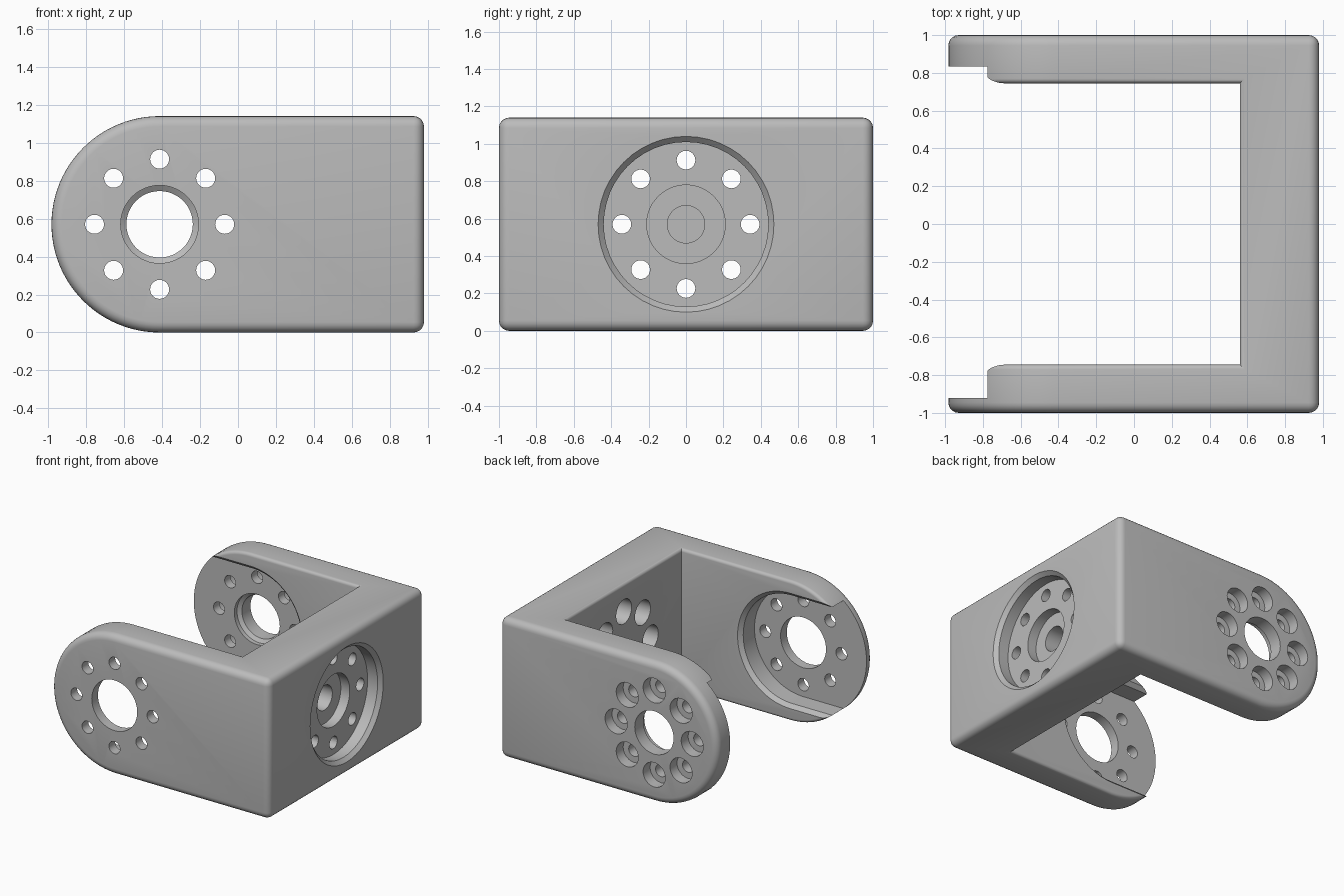
import bpy, bmesh, math

# Remove the default object
cube = bpy.data.objects.get("Cube")
if cube:
    bpy.data.objects.remove(cube, do_unlink=True)

R = 0.57            # half height, also radius of the rounded arm ends
CX, CZ = -0.413, R  # arm bore centre
WEB, END = 0.56, 0.98
IN, OUT = 0.745, 1.0

grey = bpy.data.materials.new("plain grey")
grey.use_nodes = True
grey.diffuse_color = (0.5, 0.5, 0.5, 1)
grey.node_tree.nodes["Principled BSDF"].inputs["Base Color"].default_value = (0.5, 0.5, 0.5, 1)


def make_object(name, bm):
    bmesh.ops.recalc_face_normals(bm, faces=bm.faces[:])
    mesh = bpy.data.meshes.new(name)
    bm.to_mesh(mesh)
    bm.free()
    mesh.materials.append(grey)
    obj = bpy.data.objects.new(name, mesh)
    bpy.context.scene.collection.objects.link(obj)
    return obj


def build_body():
    """U-shaped body: two round-ended arms joined by a thick web."""
    bm = bmesh.new()
    n = 48
    arc = [(CX - R * math.sin(math.pi * i / n), CZ + R * math.cos(math.pi * i / n))
           for i in range(n + 1)]
    outline = arc + [(WEB, 0), (END, 0), (END, 2 * R), (WEB, 2 * R)]
    arm = n + 1
    rings = [[bm.verts.new((x, y, z)) for x, z in outline] for y in (-OUT, -IN, IN, OUT)]
    total = len(outline)
    for k in range(3):
        for i in range(total):
            j = (i + 1) % total
            if k == 1 and not arm <= i < total - 1:
                continue
            bm.faces.new((rings[k][i], rings[k][j], rings[k + 1][j], rings[k + 1][i]))
    for k in (0, 3):
        bm.faces.new(rings[k])
    for k in (1, 2):
        bm.faces.new(rings[k][:arm + 1] + [rings[k][-1]])
    bm.faces.new((rings[1][arm], rings[1][-1], rings[2][-1], rings[2][arm]))
    bmesh.ops.recalc_face_normals(bm, faces=bm.faces[:])
    flat = [e for e in bm.edges if e.is_manifold and e.calc_face_angle() < 0.005]
    bmesh.ops.dissolve_edges(bm, edges=flat, use_verts=True)

    # Round the outer edges generously and the inner edges lightly
    def round_edges(test, width):
        edges = [e for e in bm.edges if e.is_manifold
                 and e.calc_face_angle_signed() > 1.2 and test(e)]
        bmesh.ops.bevel(bm, geom=edges, offset=width, segments=5, profile=0.5,
                        affect='EDGES', clamp_overlap=True)

    def is_outer(e):
        return all(abs(v.co.y) > 0.9 or v.co.x > 0.9 for v in e.verts)

    round_edges(is_outer, 0.055)
    round_edges(lambda e: all(abs(v.co.y) < IN + 0.01 and v.co.x < WEB + 0.01
                              for v in e.verts), 0.025)
    return make_object("bracket_body", bm)


def add_bore(bm, profile, centre, axis, slot=False, n=48):
    """Closed cutter through (depth, radius) steps; a slot opens towards -x."""
    a0, b0 = centre
    rings = []
    for depth, r in profile:
        if slot:
            pts = [(r * math.cos(t), r * math.sin(t)) for t in
                   (math.pi * (i / n - 0.5) for i in range(n + 1))]
            pts += [(-1, r), (-1, -r)]
        else:
            pts = [(r * math.cos(t), r * math.sin(t)) for t in
                   (2 * math.pi * i / n for i in range(n))]
        rings.append([bm.verts.new((a0 + a, depth, b0 + b) if axis == 'y'
                                   else (depth, a0 + a, b0 + b)) for a, b in pts])
    for lo, hi in zip(rings, rings[1:]):
        for i in range(len(lo)):
            j = (i + 1) % len(lo)
            bm.faces.new((lo[i], lo[j], hi[j], hi[i]))
    bm.faces.new(rings[0])
    bm.faces.new(rings[-1])


def add_bolt_circle(bm, profile, centre, axis):
    for i in range(8):
        t = math.pi * i / 4
        add_bore(bm, profile, (centre[0] + 0.343 * math.cos(t),
                               centre[1] + 0.343 * math.sin(t)), axis, n=24)


def cut(body, bm):
    cutter = make_object("cutter", bm)
    cutter.hide_render = True
    mod = body.modifiers.new("cut", 'BOOLEAN')
    mod.operation = 'DIFFERENCE'
    mod.solver = 'EXACT'
    mod.object = cutter
    bpy.context.view_layer.objects.active = body
    bpy.ops.object.modifier_apply(modifier=mod.name)
    bpy.data.objects.remove(cutter, do_unlink=True)


body = build_body()
ARM, MID = (CX, CZ), (0, CZ)
BIG, RIM = 0.44, 0.47

# Chamfered pockets: open slots inside both arms, a stepped round one in the web
bm = bmesh.new()
for floor, side in ((-0.92, -1), (0.835, 1)):
    add_bore(bm, [(side * 0.65, RIM), (side * IN, RIM), (side * (IN + 0.03), BIG),
                  (floor, BIG)], ARM, 'y', slot=True)
add_bore(bm, [(1.1, RIM), (END, RIM), (END - 0.03, BIG), (0.86, BIG), (0.86, 0.21),
              (0.78, 0.21), (0.78, 0.1), (0.65, 0.1)], MID, 'x')
cut(body, bm)

# Centre bores of the arms
bm = bmesh.new()
add_bore(bm, [(-1.1, 0.205), (-0.8, 0.205)], ARM, 'y')
add_bore(bm, [(0.8, 0.205), (0.87, 0.205), (0.89, 0.175), (1.1, 0.175)], ARM, 'y')
cut(body, bm)

# Bolt circles: plain in the front arm, counterbored in the back arm and web
bm = bmesh.new()
add_bolt_circle(bm, [(-1.1, 0.05), (-0.8, 0.05)], ARM, 'y')
add_bolt_circle(bm, [(0.79, 0.05), (0.91, 0.05), (0.91, 0.1), (1.1, 0.1)], ARM, 'y')
add_bolt_circle(bm, [(0.92, 0.05), (0.78, 0.05), (0.78, 0.1), (0.45, 0.1)], MID, 'x')
cut(body, bm)

# Smooth shading with crisp edges
bpy.ops.object.select_all(action='DESELECT')
body.select_set(True)
bpy.context.view_layer.objects.active = body
bpy.ops.object.shade_smooth_by_angle(angle=math.radians(30))
